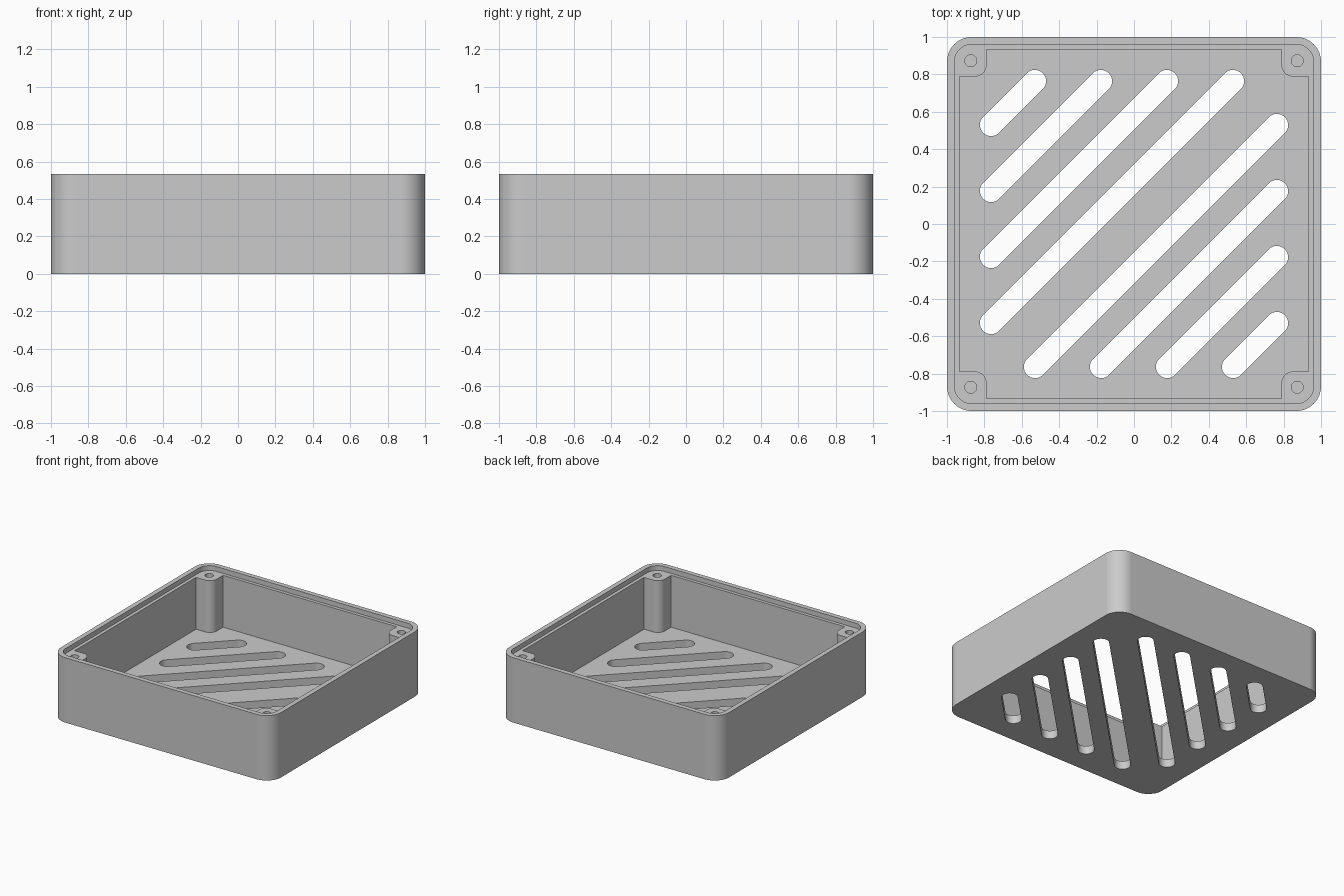
import bpy
import bmesh
from math import cos, sin, pi, radians

old = bpy.data.objects.get("Cube")
if old:
    bpy.data.objects.remove(old, do_unlink=True)

HEIGHT, FLOOR, LEDGE = 0.533, 0.067, 0.493
OVER = 0.1  # how far cutters pass through the surface

grey = bpy.data.materials.new("light grey plastic")
grey.use_nodes = True
grey.diffuse_color = (0.6, 0.6, 0.6, 1)
grey.node_tree.nodes["Principled BSDF"].inputs["Base Color"].default_value = (0.6, 0.6, 0.6, 1)


def arc(cx, cy, r, start, end, steps=16):
    """Points along an arc, angles in degrees."""
    angles = [radians(start + (end - start) * i / steps) for i in range(steps + 1)]
    return [(cx + r * cos(a), cy + r * sin(a)) for a in angles]


def four_corners(corner):
    """Repeat the outline of one corner around the centre."""
    points = []
    for _ in range(4):
        points += corner
        corner = [(-y, x) for x, y in corner]
    return points


def rounded_square(half, r):
    return four_corners(arc(half - r, half - r, r, 0, 90))


def slot(a, b, r):
    """Diagonal slot outline between end centres a and b."""
    return arc(*b, r, -45, 135) + arc(*a, r, 135, 315)


def prism(name, outlines, z0, z1):
    """Extrude one or more closed outlines into a single object."""
    bm = bmesh.new()
    for outline in outlines:
        low = [bm.verts.new((x, y, z0)) for x, y in outline]
        high = [bm.verts.new((x, y, z1)) for x, y in outline]
        bm.faces.new(low[::-1])
        bm.faces.new(high)
        n = len(low)
        for i in range(n):
            j = (i + 1) % n
            bm.faces.new((low[i], low[j], high[j], high[i]))
    mesh = bpy.data.meshes.new(name)
    bm.to_mesh(mesh)
    bm.free()
    mesh.materials.append(grey)
    obj = bpy.data.objects.new(name, mesh)
    bpy.context.collection.objects.link(obj)
    return obj


# Outer block with rounded vertical corners
case = prism("vented_case", [rounded_square(1, 0.133)], 0, HEIGHT)

# Recess inside the rim that leaves a ledge for a lid
rim = prism("rim_cutter", [rounded_square(0.96, 0.093)], LEDGE, HEIGHT + OVER)

# Cavity whose notched corners leave the four screw posts standing
wall, post, r = 0.933, 0.788, 0.064
notch = [(wall, post)] + arc(post + r, post + r, r, 270, 180) + [(post, wall)]
cavity = prism("cavity_cutter", [four_corners(notch)], FLOOR, HEIGHT + OVER)

# Blind screw holes in the posts
holes = [arc(0.873 * sx, 0.873 * sy, 0.032, 0, 345, 23) for sx in (-1, 1) for sy in (-1, 1)]
screw_holes = prism("screw_hole_cutter", holes, 0.12, HEIGHT + OVER)

# Diagonal vent slots, mirrored across the diagonal
end = 0.764
slots = []
for i in range(4):
    reach = -0.53 + 0.353 * i
    slots.append(slot((-end, -reach), (reach, end), 0.06))
    slots.append(slot((-reach, -end), (end, reach), 0.06))
vents = prism("vent_cutter", slots, -OVER, FLOOR + OVER)

# Cut the case, then discard the cutters
bpy.ops.object.select_all(action='DESELECT')
bpy.context.view_layer.objects.active = case
case.select_set(True)
for cutter in (cavity, rim, screw_holes, vents):
    cutter.hide_render = True
    mod = case.modifiers.new(cutter.name, 'BOOLEAN')
    mod.operation = 'DIFFERENCE'
    mod.solver = 'EXACT'
    mod.object = cutter
    bpy.ops.object.modifier_apply(modifier=mod.name)
    bpy.data.objects.remove(cutter, do_unlink=True)

# Smooth rounded corners, flat walls
bpy.ops.object.shade_smooth_by_angle(angle=radians(30))
normals = case.modifiers.new("flat_walls", 'WEIGHTED_NORMAL')
normals.keep_sharp = True
